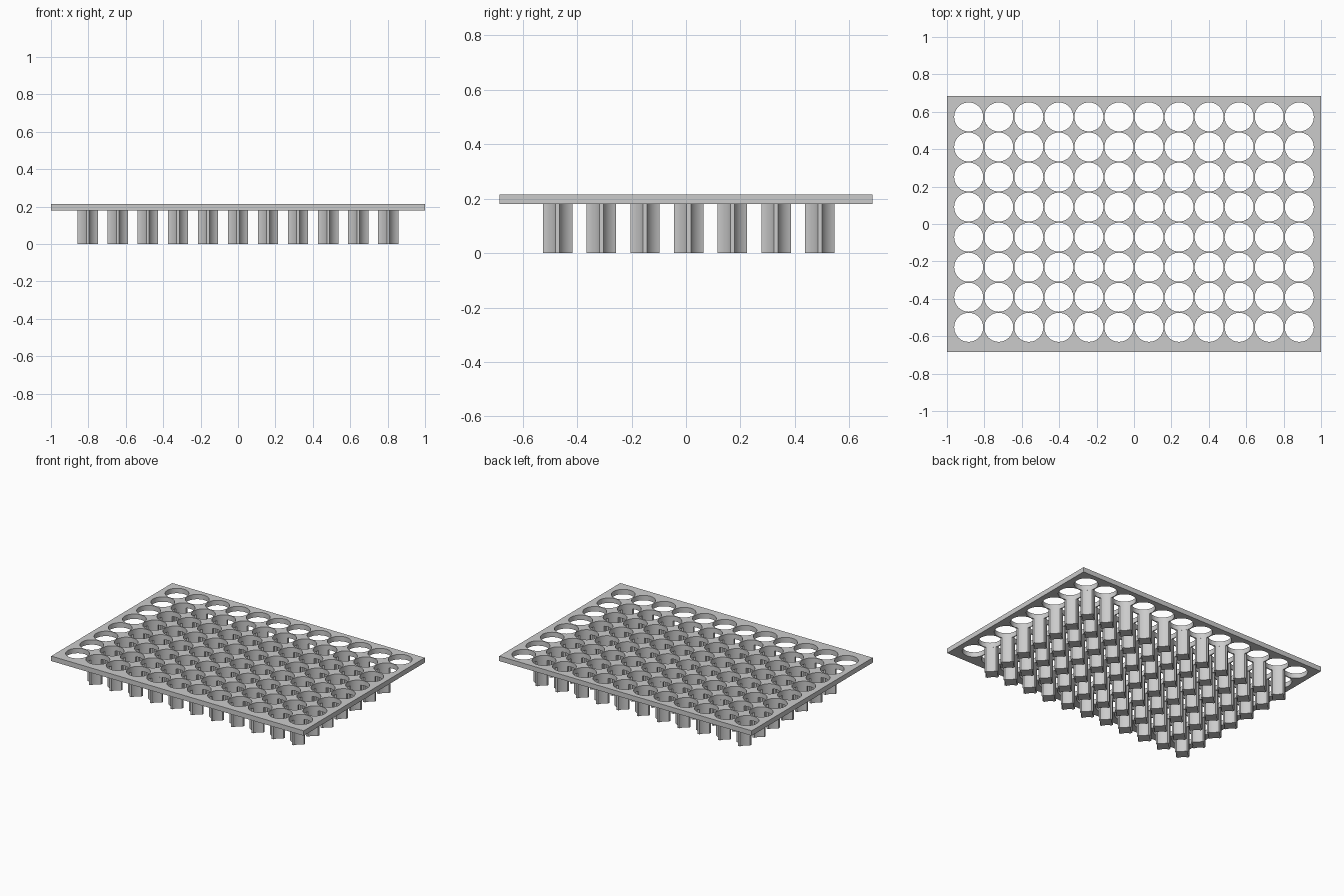
import bpy, bmesh, math
from mathutils import Vector

PITCH = 0.1607       # spacing of the holes
COLS, ROWS = 12, 8
HOLE_R = 0.0775
ARM = 0.054          # half width of a post
Y_SHIFT = 0.01       # the hole pattern sits slightly off centre
Z_LOW, Z_TOP = 0.18, 0.215

if "Cube" in bpy.data.objects:
    bpy.data.objects.remove(bpy.data.objects["Cube"], do_unlink=True)

grey = bpy.data.materials.new("light_grey")
grey.use_nodes = True
colour = (0.6, 0.6, 0.6, 1)
grey.diffuse_color = colour
grey.node_tree.nodes["Principled BSDF"].inputs["Base Color"].default_value = colour


def grid(cols, rows):
    """Centres of a regular grid of cells."""
    for i in range(cols):
        for j in range(rows):
            yield (i - (cols - 1) / 2) * PITCH, (j - (rows - 1) / 2) * PITCH + Y_SHIFT


def prism(bm, outline, z0, z1):
    """Extrude a closed counter-clockwise outline between two heights."""
    low = [bm.verts.new((x, y, z0)) for x, y in outline]
    high = [bm.verts.new((x, y, z1)) for x, y in outline]
    bm.faces.new(low[::-1])
    bm.faces.new(high)
    n = len(outline)
    for k in range(n):
        m = (k + 1) % n
        bm.faces.new((low[k], low[m], high[m], high[k]))


def make_object(name, bm):
    mesh = bpy.data.meshes.new(name)
    bm.to_mesh(mesh)
    bm.free()
    mesh.materials.append(grey)
    obj = bpy.data.objects.new(name, mesh)
    bpy.context.collection.objects.link(obj)
    return obj


def shade(obj):
    bpy.ops.object.select_all(action='DESELECT')
    obj.select_set(True)
    bpy.context.view_layer.objects.active = obj
    bpy.ops.object.shade_smooth_by_angle(angle=math.radians(30))


# Flat tray plate
bm = bmesh.new()
prism(bm, [(-1, -0.685), (1, -0.685), (1, 0.685), (-1, 0.685)], Z_LOW, Z_TOP)
plate = make_object("tray_plate", bm)

# Round holes cut through the plate
SIDES = 48
circle = [(HOLE_R * math.cos(math.tau * k / SIDES), HOLE_R * math.sin(math.tau * k / SIDES))
          for k in range(SIDES)]
bm = bmesh.new()
for cx, cy in grid(COLS, ROWS):
    prism(bm, [(cx + x, cy + y) for x, y in circle], 0.1, 0.3)
cutter = make_object("hole_cutter", bm)
cut = plate.modifiers.new("holes", 'BOOLEAN')
cut.operation = 'DIFFERENCE'
cut.solver = 'EXACT'
cut.object = cutter
bpy.context.view_layer.objects.active = plate
bpy.ops.object.modifier_apply(modifier=cut.name)
bpy.data.objects.remove(cutter, do_unlink=True)
shade(plate)

# Star-shaped posts: four concave arcs that continue the walls of the nearest holes
half = PITCH / 2
reach = math.asin((half - ARM) / HOLE_R)
STEPS = 8
star = []
for quarter in range(4):
    turn = quarter * math.pi / 2
    for k in range(STEPS + 1):
        a = -reach - (math.pi / 2 - 2 * reach) * k / STEPS
        x, y = half + HOLE_R * math.cos(a), half + HOLE_R * math.sin(a)
        # mirror the arc to the side that faces the post
        x, y = 2 * half - x, y
        star.append((x * math.cos(turn) - y * math.sin(turn),
                     x * math.sin(turn) + y * math.cos(turn)))
star.sort(key=lambda p: math.atan2(p[1], p[0]))
bm = bmesh.new()
for cx, cy in grid(COLS - 1, ROWS - 1):
    prism(bm, [(cx + x, cy + y) for x, y in star], 0, Z_LOW)
posts = make_object("support_posts", bm)
shade(posts)
